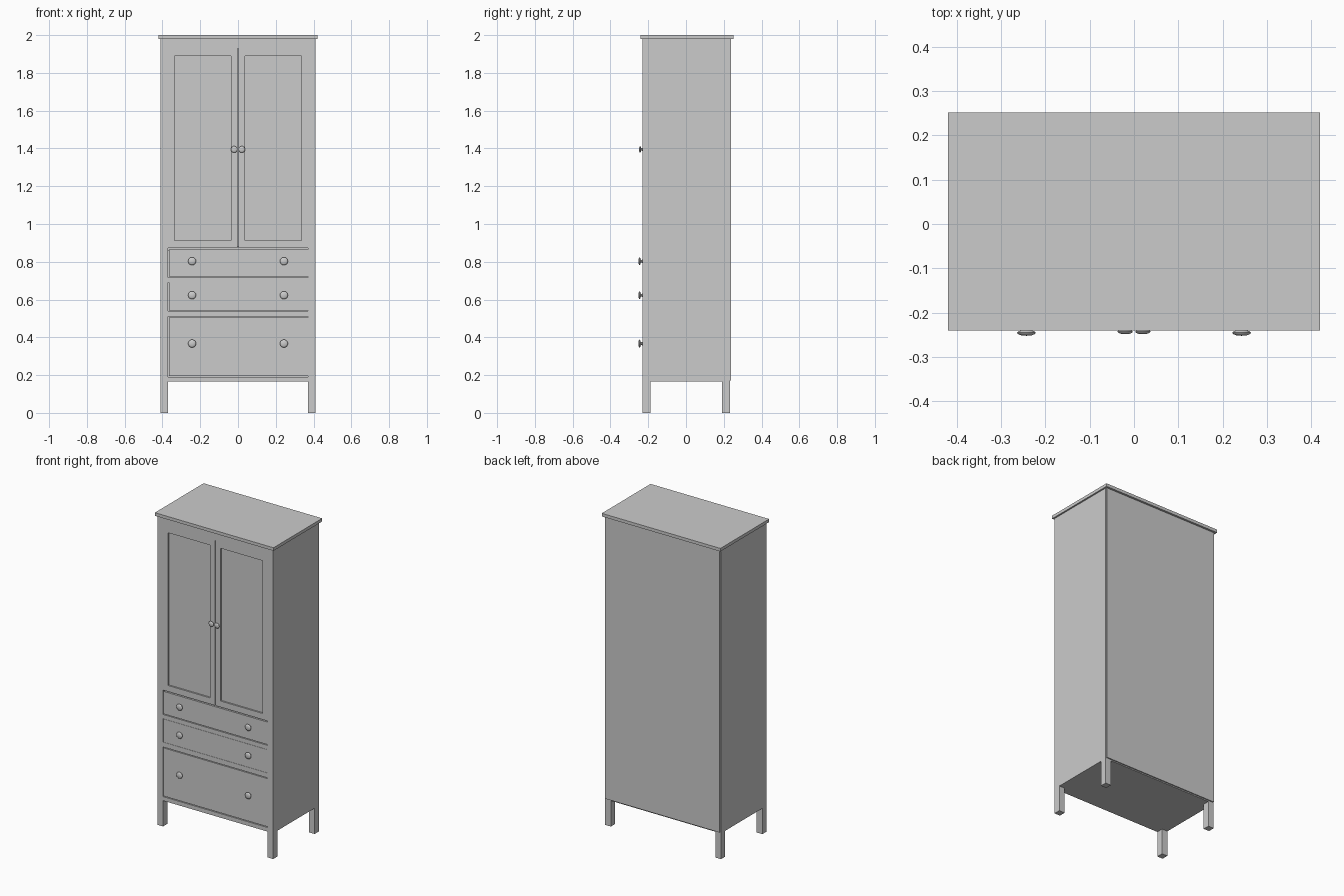
import bpy, bmesh, math

if "Cube" in bpy.data.objects:
    bpy.data.objects.remove(bpy.data.objects["Cube"])

FRONT, BACK = -0.23, 0.232
INNER, OUTER = 0.37, 0.41


def finish(name, bm):
    bmesh.ops.recalc_face_normals(bm, faces=bm.faces)
    mesh = bpy.data.meshes.new(name)
    bm.to_mesh(mesh)
    bm.free()
    obj = bpy.data.objects.new(name, mesh)
    bpy.context.collection.objects.link(obj)
    return obj


def box_bm(x0, x1, y0, y1, z0, z1):
    bm = bmesh.new()
    bmesh.ops.create_cube(bm, size=1)
    for v in bm.verts:
        v.co = (x1 if v.co.x > 0 else x0, y1 if v.co.y > 0 else y0, z1 if v.co.z > 0 else z0)
    return bm


def box(name, *bounds):
    return finish(name, box_bm(*bounds))


def side(name, x0, x1):
    # side panel and its two legs cut from one outline
    outline = [(FRONT, 0), (-0.187, 0), (-0.187, 0.165), (0.19, 0.165),
               (0.19, 0), (BACK, 0), (BACK, 1.98), (FRONT, 1.98)]
    bm = bmesh.new()
    face = bm.faces.new([bm.verts.new((x0, y, z)) for y, z in outline])
    ext = bmesh.ops.extrude_face_region(bm, geom=[face], use_keep_orig=True)
    for g in ext["geom"]:
        if isinstance(g, bmesh.types.BMVert):
            g.co.x = x1
    return finish(name, bm)


def door(name, x0, x1, px0, px1):
    # door frame with a sunken centre panel
    bm = box_bm(x0, x1, FRONT, FRONT + 0.022, 0.873, 1.93)
    front = min(bm.faces, key=lambda f: f.calc_center_median().y)
    bmesh.ops.inset_individual(bm, faces=[front], thickness=0.01)

    def place_panel(y):
        cx, cz = (x0 + x1) / 2, 1.4
        for v in front.verts:
            v.co = (px1 if v.co.x > cx else px0, y, 1.89 if v.co.z > cz else 0.912)

    place_panel(FRONT)
    bmesh.ops.inset_individual(bm, faces=[front], thickness=0.0005)
    place_panel(FRONT + 0.01)
    return finish(name, bm)


def knob(name, x, z, r):
    # turned knob: slim neck and domed head
    profile = [(0.5, 0), (0.36, 0.15), (0.36, 0.4), (0.85, 0.55), (1, 0.68),
               (0.92, 0.82), (0.6, 0.95), (0, 1)]
    bm = bmesh.new()
    verts = [bm.verts.new((r * a, -0.0225 * b * r / 0.021, 0)) for a, b in profile]
    edges = [bm.edges.new(p) for p in zip(verts, verts[1:])]
    bmesh.ops.spin(bm, geom=verts + edges, cent=(0, 0, 0), axis=(0, 1, 0),
                   angle=2 * math.pi, steps=24)
    bmesh.ops.remove_doubles(bm, verts=bm.verts, dist=1e-5)
    obj = finish(name, bm)
    obj.location = (x, FRONT, z)
    bpy.ops.object.select_all(action='DESELECT')
    bpy.context.view_layer.objects.active = obj
    obj.select_set(True)
    bpy.ops.object.shade_smooth_by_angle(angle=math.radians(40))


# carcass
side("left_side", -OUTER, -INNER)
side("right_side", INNER, OUTER)
box("top_board", -0.42, 0.42, -0.241, 0.252, 1.98, 2.0)
box("back_panel", -0.405, 0.405, BACK, 0.239, 0.172, 1.98)
box("bottom_board", -INNER, INNER, FRONT + 0.02, BACK, 0.165, 0.185)
box("middle_shelf", -INNER, INNER, FRONT + 0.024, BACK, 0.86, 0.88)

# front rails
for name, z0, z1 in [("bottom_rail", 0.165, 0.191), ("lower_rail", 0.509, 0.54),
                     ("upper_rail", 0.69, 0.717), ("top_rail", 1.93, 1.98)]:
    box(name, -INNER, INNER, FRONT, FRONT + 0.02, z0, z1)

# doors
door("left_door", -INNER, -0.003, -0.335, -0.036)
door("right_door", 0.003, INNER, 0.036, 0.335)
for s, label in ((-1, "left"), (1, "right")):
    knob(label + "_door_knob", s * 0.02, 1.395, 0.0175)

# drawers with knob pairs
for name, z0, z1, kz in [("bottom_drawer", 0.196, 0.504, 0.367),
                         ("middle_drawer", 0.541, 0.689, 0.623),
                         ("top_drawer", 0.722, 0.866, 0.803)]:
    box(name, -0.365, 0.3695, FRONT, FRONT + 0.02, z0, z1)
    for s, label in ((-1, "left"), (1, "right")):
        knob(f"{name}_{label}_knob", s * 0.243, kz, 0.021)
